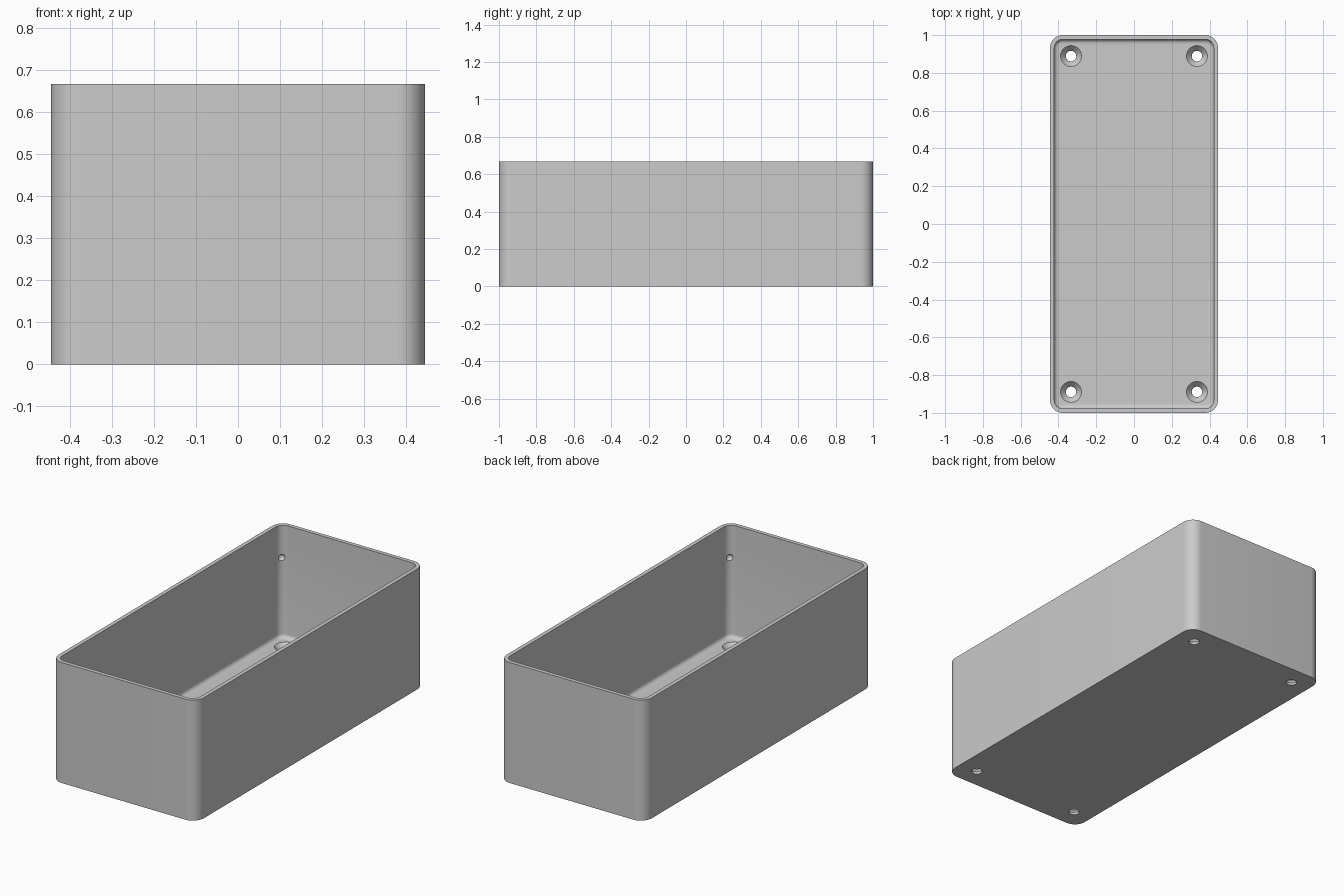
import bpy, bmesh, math

cube = bpy.data.objects.get("Cube")
if cube:
    bpy.data.objects.remove(cube)

MM = 2 / 90                      # the case is 40 x 90 x 30 of these
HALF_X, HALF_Y, HEIGHT = 20 * MM, 45 * MM, 30 * MM
WALL, FLOOR, CORNER, FILLET = MM, 2 * MM, 3 * MM, MM
ARC = 12

grey = bpy.data.materials.new("mid grey")
grey.use_nodes = True
grey.diffuse_color = (0.6, 0.6, 0.6, 1)
grey.node_tree.nodes["Principled BSDF"].inputs["Base Color"].default_value = (0.6, 0.6, 0.6, 1)


def make(name, bm):
    bmesh.ops.recalc_face_normals(bm, faces=bm.faces)
    mesh = bpy.data.meshes.new(name)
    bm.to_mesh(mesh)
    bm.free()
    mesh.materials.append(grey)
    obj = bpy.data.objects.new(name, mesh)
    bpy.context.collection.objects.link(obj)
    return obj


def rounded_ring(bm, inset, z):
    """Rounded rectangle, inset from the outer wall."""
    radius = CORNER - inset
    verts = []
    for quarter, (sx, sy) in enumerate(((1, 1), (-1, 1), (-1, -1), (1, -1))):
        for i in range(ARC + 1):
            a = (quarter + i / ARC) * math.pi / 2
            verts.append(bm.verts.new((sx * (HALF_X - CORNER) + radius * math.cos(a),
                                       sy * (HALF_Y - CORNER) + radius * math.sin(a), z)))
    return verts


def turned(bm, x, y, profile, sides=32):
    """Closed solid turned from (radius, z) pairs."""
    rings = [[bm.verts.new((x + r * math.cos(i * math.tau / sides),
                            y + r * math.sin(i * math.tau / sides), z))
              for i in range(sides)] for r, z in profile]
    skin(bm, rings)


def skin(bm, rings):
    for low, high in zip(rings, rings[1:]):
        for i in range(len(low)):
            j = (i + 1) % len(low)
            bm.faces.new((low[i], low[j], high[j], high[i]))
    bm.faces.new(rings[0])
    bm.faces.new(rings[-1])


# Open tray: outside wall, rim, inside wall, filleted floor
bm = bmesh.new()
levels = [(0, 0), (0, HEIGHT), (WALL, HEIGHT)]
for i in range(7):
    a = i / 6 * math.pi / 2
    levels.append((WALL + FILLET * (1 - math.cos(a)), FLOOR + FILLET * (1 - math.sin(a))))
skin(bm, [rounded_ring(bm, inset, z) for inset, z in levels])
case = make("open_case", bm)

# Countersunk screw holes and small corner dimples
bm = bmesh.new()
for sx in (-1, 1):
    for sy in (-1, 1):
        turned(bm, sx * 15 * MM, sy * 40 * MM,
               [(1.25 * MM, -MM), (1.25 * MM, 0.6 * MM), (2.5 * MM, FLOOR), (2.5 * MM, FLOOR + MM)])
        reach = (CORNER - WALL) / math.sqrt(2)
        dimple = bmesh.ops.create_uvsphere(bm, u_segments=20, v_segments=12, radius=0.8 * MM)
        bmesh.ops.translate(bm, verts=dimple["verts"],
                            vec=(sx * (HALF_X - CORNER + reach), sy * (HALF_Y - CORNER + reach), 22 * MM))
cutter = make("hole_cutter", bm)
cutter.hide_render = True

bpy.context.view_layer.objects.active = case
case.select_set(True)
cut = case.modifiers.new("holes", "BOOLEAN")
cut.operation, cut.solver, cut.object = "DIFFERENCE", "EXACT", cutter
bpy.ops.object.modifier_apply(modifier=cut.name)
bpy.data.objects.remove(cutter)
bpy.ops.object.shade_smooth_by_angle(angle=math.radians(30))
